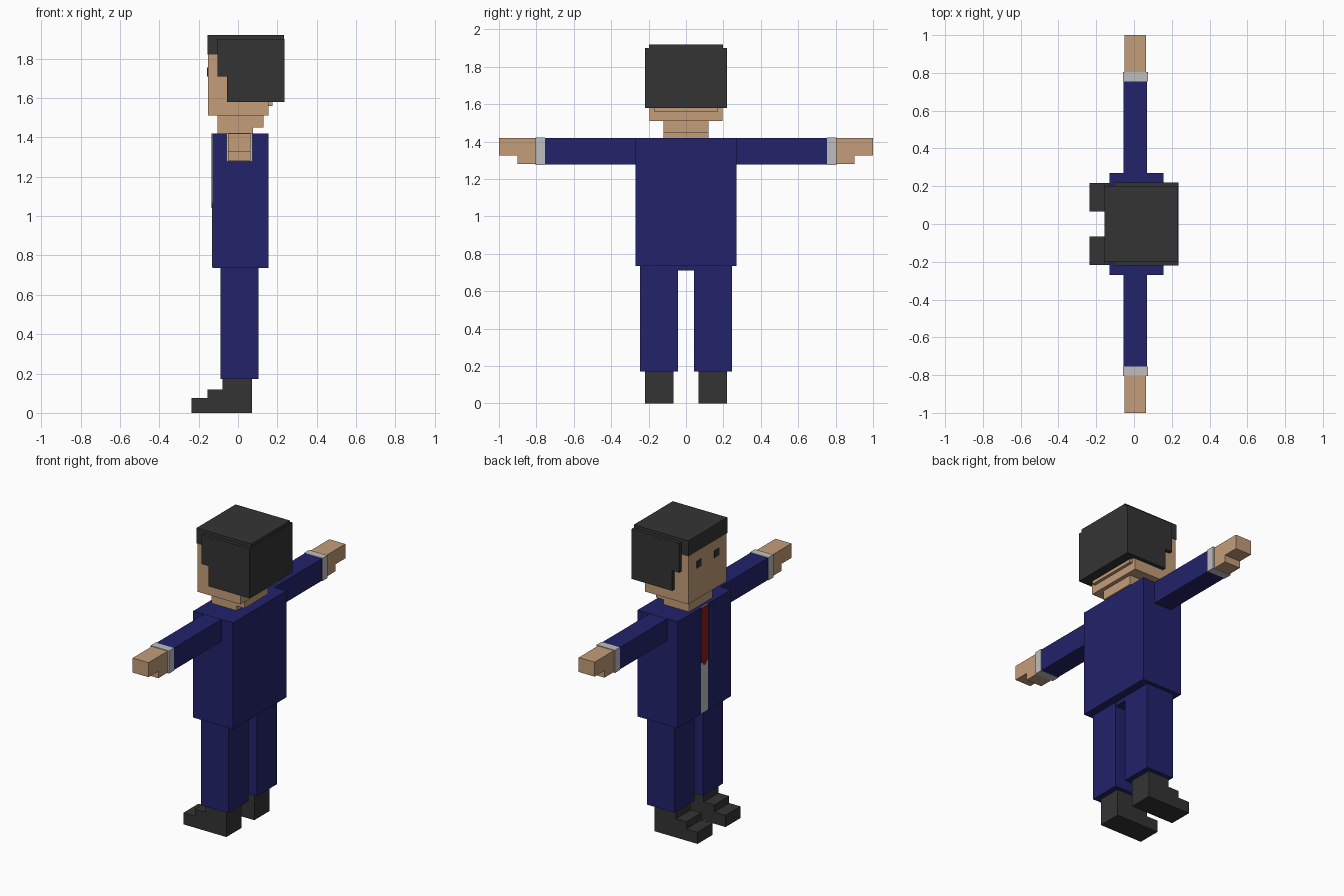
import bpy

if "Cube" in bpy.data.objects:
    bpy.data.objects.remove(bpy.data.objects["Cube"], do_unlink=True)


def material(name, rgb):
    m = bpy.data.materials.new(name)
    m.use_nodes = True
    m.diffuse_color = (*rgb, 1)
    bsdf = m.node_tree.nodes["Principled BSDF"]
    bsdf.inputs["Base Color"].default_value = (*rgb, 1)
    bsdf.inputs["Roughness"].default_value = 0.8
    return m


SKIN = material("skin", (0.55, 0.34, 0.19))
DARK = material("charcoal", (0.034, 0.034, 0.034))
NAVY = material("navy", (0.016, 0.016, 0.147))
WHITE = material("shirt white", (0.52, 0.52, 0.52))
RED = material("tie red", (0.25, 0.011, 0.011))


def prism(name, profile, lo, hi, mat, axis="y", pair=False):
    """Extrude an outline along y (points are x, z) or along x (points are y, z)."""
    def place(p, d):
        return (p[0], d, p[1]) if axis == "y" else (d, p[0], p[1])
    n = len(profile)
    verts = [place(p, lo) for p in profile] + [place(p, hi) for p in profile]
    faces = [list(range(n)), list(range(2 * n - 1, n - 1, -1))]
    faces += [[i, i + n, (i + 1) % n + n, (i + 1) % n] for i in range(n)]
    mesh = bpy.data.meshes.new(name)
    mesh.from_pydata(verts, [], faces)
    import bmesh
    bm = bmesh.new()
    bm.from_mesh(mesh)
    bmesh.ops.recalc_face_normals(bm, faces=bm.faces)
    bm.to_mesh(mesh)
    bm.free()
    mesh.materials.append(mat)
    ob = bpy.data.objects.new(name, mesh)
    bpy.context.collection.objects.link(ob)
    if pair:
        mod = ob.modifiers.new("Mirror", "MIRROR")
        mod.use_axis = (False, True, False)
        mod.use_mirror_merge = False
    return ob


def box(name, x, y, z, mat, pair=False):
    outline = [(x[0], z[0]), (x[1], z[0]), (x[1], z[1]), (x[0], z[1])]
    return prism(name, outline, y[0], y[1], mat, pair=pair)


# Head and neck, with the face towards -x
box("head", (-0.153, 0.155), (-0.195, 0.195), (1.51, 1.88), SKIN)
box("head_back", (0.10, 0.175), (-0.17, 0.17), (1.56, 1.85), SKIN)
box("neck_upper", (-0.105, 0.13), (-0.12, 0.12), (1.45, 1.51), SKIN)
box("neck_lower", (-0.105, 0.075), (-0.12, 0.12), (1.38, 1.45), SKIN)
box("eyes", (-0.157, -0.150), (0.066, 0.114), (1.71, 1.755), DARK, pair=True)

# Hair: cap, back and stepped sideburns
box("hair_cap", (-0.156, 0.233), (-0.198, 0.198), (1.82, 1.92), DARK)
box("hair_back", (0.17, 0.235), (-0.21, 0.21), (1.58, 1.90), DARK)
prism("hair_sides", [(-0.105, 1.90), (-0.105, 1.71), (-0.055, 1.71),
                     (-0.055, 1.58), (0.235, 1.58), (0.235, 1.90)],
      0.19, 0.22, DARK, pair=True)

# Jacket with shirt front and tie
box("jacket", (-0.13, 0.155), (-0.27, 0.27), (0.735, 1.42), NAVY)
box("shirt_front", (-0.132, -0.128), (-0.035, 0.035), (0.74, 1.42), WHITE)
prism("tie", [(-0.035, 1.42), (0.035, 1.42), (0.035, 1.07), (0, 1.04), (-0.035, 1.07)],
      -0.135, -0.129, RED, axis="x")

# Arms held straight out
box("sleeves", (-0.055, 0.07), (0.26, 0.755), (1.278, 1.419), NAVY, pair=True)
box("cuffs", (-0.058, 0.073), (0.755, 0.805), (1.276, 1.422), WHITE, pair=True)
prism("hands", [(0.80, 1.28), (0.90, 1.28), (0.90, 1.325), (1.0, 1.325),
                (1.0, 1.418), (0.80, 1.418)],
      -0.05, 0.063, SKIN, axis="x", pair=True)

# Trousers and stepped shoes
box("hips", (-0.088, 0.103), (-0.24, 0.24), (0.71, 0.74), NAVY)
box("trouser_legs", (-0.09, 0.105), (0.042, 0.245), (0.172, 0.738), NAVY, pair=True)
prism("shoes", [(-0.235, 0), (0.07, 0), (0.07, 0.18), (-0.08, 0.18), (-0.08, 0.12),
                (-0.155, 0.12), (-0.155, 0.075), (-0.235, 0.075)],
      0.066, 0.218, DARK, pair=True)
